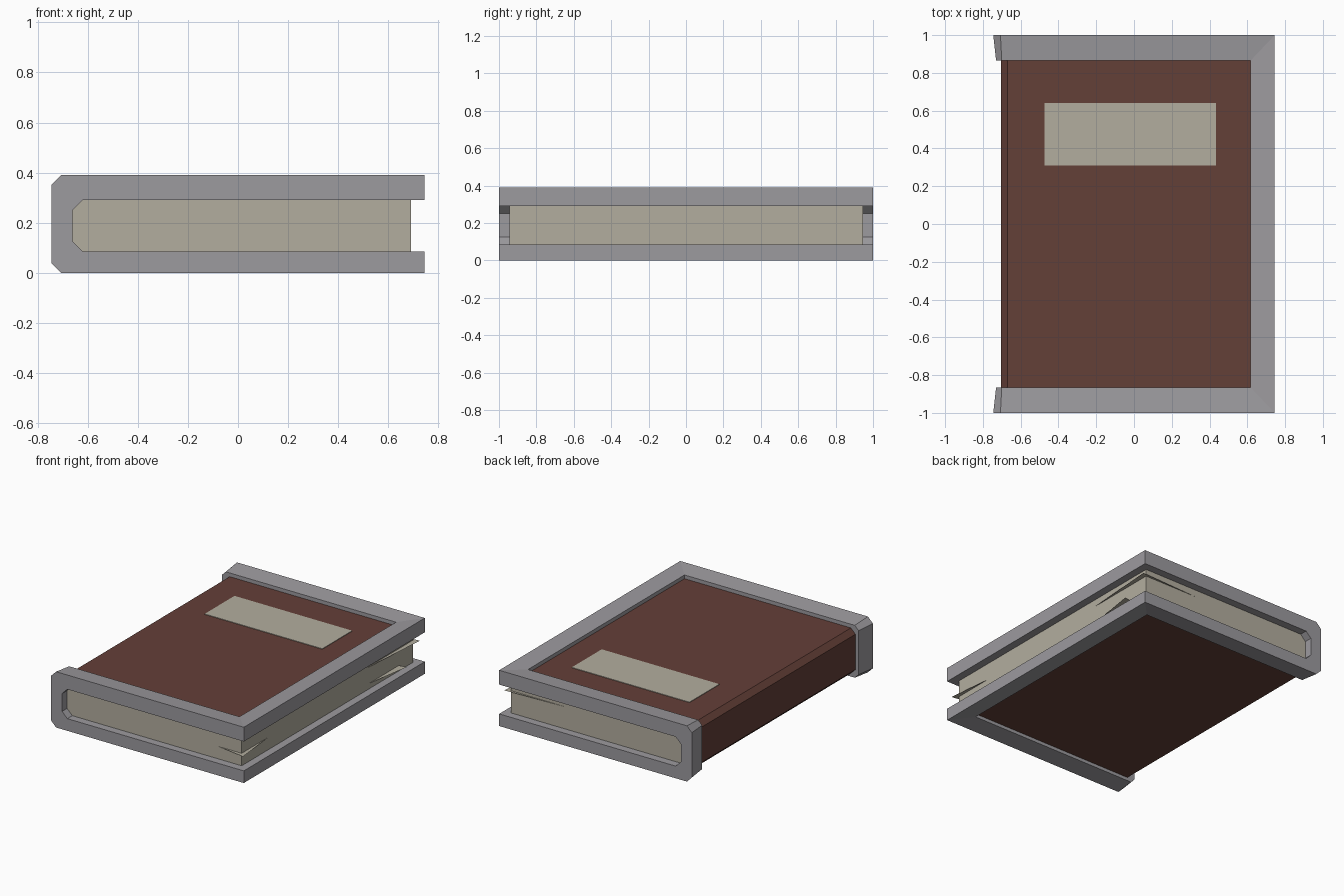
import bpy, bmesh

if "Cube" in bpy.data.objects:
    bpy.data.objects.remove(bpy.data.objects["Cube"])


def mat(name, col):
    m = bpy.data.materials.new(name)
    m.diffuse_color = (*col, 1)
    m.use_nodes = True
    m.node_tree.nodes["Principled BSDF"].inputs["Base Color"].default_value = m.diffuse_color
    return m


LEATHER = mat("brown leather", (0.127, 0.050, 0.039))
METAL = mat("grey metal", (0.335, 0.325, 0.345))
PAPER = mat("aged paper", (0.45, 0.42, 0.345))


def build(name, verts, faces, material):
    bm = bmesh.new()
    vs = [bm.verts.new(v) for v in verts]
    for f in faces:
        bm.faces.new([vs[i] for i in f])
    bmesh.ops.recalc_face_normals(bm, faces=bm.faces)
    me = bpy.data.meshes.new(name)
    bm.to_mesh(me)
    bm.free()
    me.materials.append(material)
    ob = bpy.data.objects.new(name, me)
    bpy.context.collection.objects.link(ob)
    return ob


def prism(name, profile, y, material):
    """Extrude an (x, z) profile from -y to y."""
    n = len(profile)
    verts = [(x, s * y, z) for s in (-1, 1) for x, z in profile]
    faces = [range(n), range(n, 2 * n)]
    faces += [(i, (i + 1) % n, n + (i + 1) % n, n + i) for i in range(n)]
    return build(name, verts, faces, material)


def spine_profile(right, left, cut, low, high):
    """C-shaped run: top right, round the chamfered spine, bottom right."""
    return [(right, high), (left + cut, high), (left, high - cut),
            (left, low + cut), (left + cut, low), (right, low)]


# Leather cover wrapped round the pages
outer = spine_profile(0.62, -0.705, 0.035, 0.035, 0.352)
inner = spine_profile(0.62, -0.66, 0.04, 0.085, 0.29)
prism("cover", outer + inner[::-1], 0.88, LEATHER)

# Page block
prism("page_block", spine_profile(0.69, -0.66, 0.04, 0.085, 0.29), 0.945, PAPER)

# Metal edging: one closed mitred band swept round both ends and fore edges
rails = [(1.0, spine_profile(0.745, -0.745, 0.038, 0.0, 0.39)),
         (0.865, spine_profile(0.617, -0.73, 0.03, 0.012, 0.378)),
         (0.865, spine_profile(0.617, -0.69, 0.035, 0.05, 0.335)),
         (0.865, inner),
         (1.0, spine_profile(0.745, -0.66, 0.04, 0.085, 0.29))]
verts = []
for s in (-1, 1):
    for i in (range(6) if s < 0 else range(5, -1, -1)):
        verts += [(p[i][0], s * y, p[i][1]) for y, p in rails]
faces = [(a * 5 + k, a * 5 + (k + 1) % 5,
          (a + 1) % 12 * 5 + (k + 1) % 5, (a + 1) % 12 * 5 + k)
         for a in range(12) for k in range(5)]
build("metal_edging", verts, faces, METAL)

# Title label plate
build("label", [(x, y, z) for z in (0.345, 0.356) for x, y in
                ((-0.475, 0.31), (0.435, 0.31), (0.435, 0.64), (-0.475, 0.64))],
      [(0, 1, 2, 3), (4, 5, 6, 7)] +
      [(i, (i + 1) % 4, 4 + (i + 1) % 4, 4 + i) for i in range(4)], PAPER)

# Loose page corners poking out of the block
for n, (z, tri) in enumerate((
        (0.24, ((0.73, 0.965), (0.685, 0.36), (0.15, 0.94))),
        (0.172, ((0.725, -0.98), (0.685, -0.61), (0.48, -0.94))),
        (0.123, ((0.745, 0.80), (0.685, 0.43), (0.685, 0.79))))):
    build(f"loose_page_{n + 1}", [(x, y, z) for x, y in tri], [(0, 1, 2)], PAPER)
